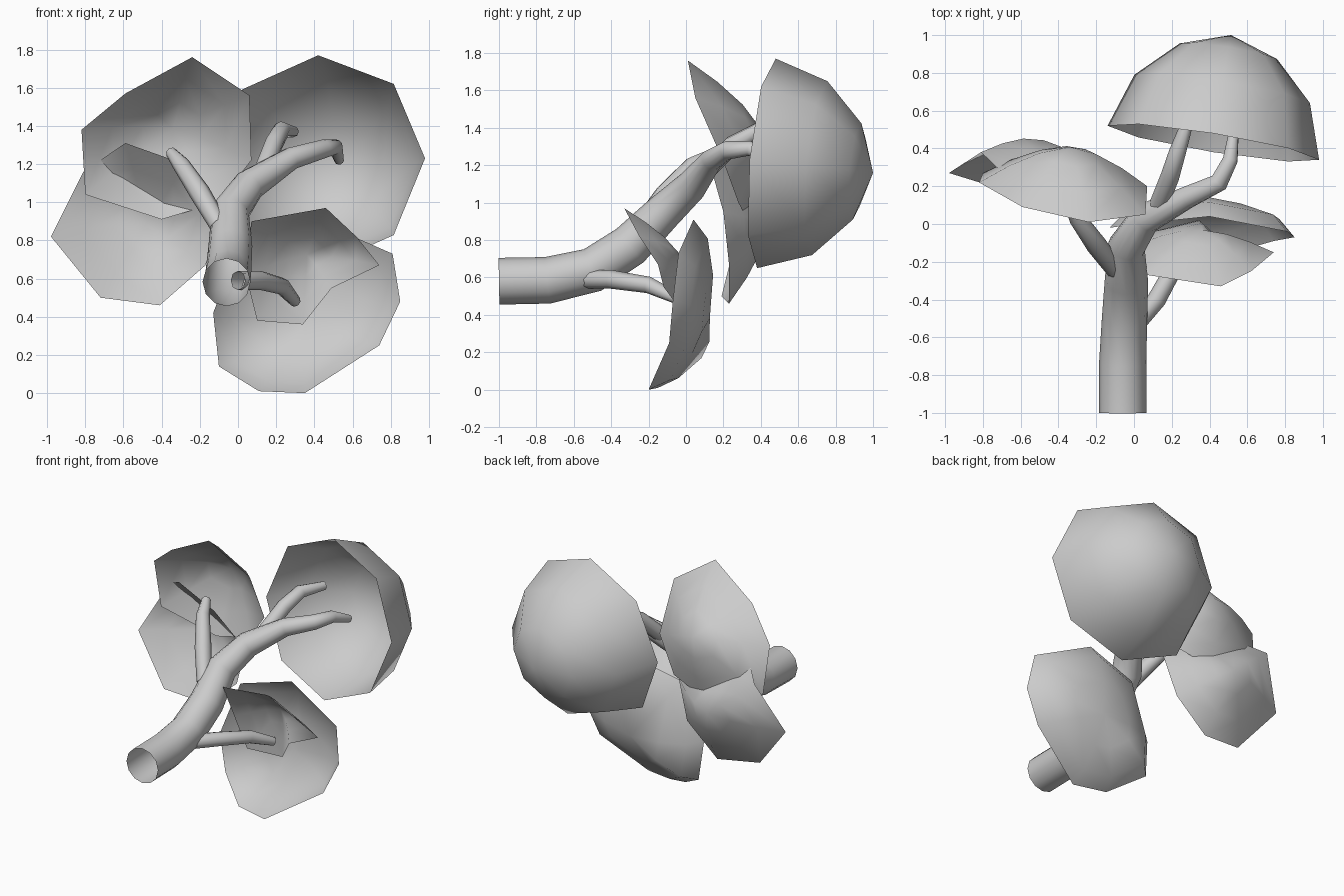
import bpy, bmesh, math
from mathutils import Vector

cube = bpy.data.objects.get("Cube")
if cube:
    bpy.data.objects.remove(cube, do_unlink=True)

grey = bpy.data.materials.new("plain grey")
grey.use_nodes = True
grey.diffuse_color = (0.6, 0.6, 0.6, 1)
grey.node_tree.nodes["Principled BSDF"].inputs["Base Color"].default_value = (0.6, 0.6, 0.6, 1)

DOME = [(1, 0), (0.83, 0.5), (0.46, 0.85), (0, 1)]
SHALLOW = [(1, 0), (0.67, 0.45), (0.34, 0.8), (0, 1)]


def octagon(center, up, side):
    """Eight rim points from a centre and two half axes."""
    c, u, v = Vector(center), Vector(up), Vector(side)
    angles = [math.tau * i / 8 for i in range(8)]
    return [c + u * math.cos(a) + v * math.sin(a) for a in angles]


def foliage(name, rim, depth, profile):
    """Open shell bulging backwards from a rim."""
    rim = [Vector(p) for p in rim]
    n = len(rim)
    center = sum(rim, Vector()) / n
    normal = Vector()
    for a, b in zip(rim, rim[1:] + rim[:1]):
        normal += (a - center).cross(b - center)
    normal.normalize()
    if normal.y < 0:
        normal.negate()
    bm = bmesh.new()
    rings = [[bm.verts.new(center + (p - center) * r + normal * depth * h) for p in rim]
             for r, h in profile[:-1]]
    apex = bm.verts.new(center + normal * depth)
    for i in range(n):
        j = (i + 1) % n
        for low, high in zip(rings, rings[1:]):
            bm.faces.new((low[i], low[j], high[j], high[i]))
        bm.faces.new((rings[-1][i], rings[-1][j], apex))
    bmesh.ops.recalc_face_normals(bm, faces=bm.faces)
    top = min(bm.faces, key=lambda f: (f.calc_center_median() - apex.co).length)
    if top.normal.dot(normal) < 0:
        bmesh.ops.reverse_faces(bm, faces=bm.faces)
    for f in bm.faces:
        f.smooth = True
    mesh = bpy.data.meshes.new(name)
    bm.to_mesh(mesh)
    bm.free()
    mesh.materials.append(grey)
    bpy.context.collection.objects.link(bpy.data.objects.new(name, mesh))


def limb(name, points, sides_level):
    """Open tapered tube along (x, y, z, radius) points."""
    curve = bpy.data.curves.new(name, 'CURVE')
    curve.dimensions = '3D'
    curve.bevel_depth = 1
    curve.bevel_resolution = sides_level
    spline = curve.splines.new('POLY')
    spline.points.add(len(points) - 1)
    for p, (x, y, z, r) in zip(spline.points, points):
        p.co = (x, y, z, 1)
        p.radius = r
    curve.materials.append(grey)
    obj = bpy.data.objects.new(name, curve)
    bpy.context.collection.objects.link(obj)
    bpy.ops.object.select_all(action='DESELECT')
    obj.select_set(True)
    bpy.context.view_layer.objects.active = obj
    bpy.ops.object.convert(target='MESH')
    bpy.ops.object.shade_smooth_by_angle(angle=math.radians(60))


# Trunk and branches
limb("trunk", [(-.06, -1, .58, .125), (-.06, -.74, .585, .125), (-.05, -.5, .64, .12),
               (-.04, -.3, .77, .115), (-.04, -.12, .95, .1), (.06, .03, 1.09, .085),
               (.28, .14, 1.23, .06), (.45, .22, 1.28, .05), (.51, .34, 1.29, .04),
               (.53, .5, 1.22, .025)], 4)
limb("upper_branch", [(.13, .1, 1.16, .05), (.19, .25, 1.31, .05),
                      (.23, .38, 1.38, .045), (.29, .56, 1.37, .03)], 2)
limb("right_branch", [(-.1, -.24, .88, .05), (-.2, -.11, 1.05, .055),
                      (-.3, .03, 1.2, .045), (-.35, .14, 1.26, .03)], 2)
limb("lower_branch", [(0, -.54, .59, .05), (.12, -.4, .59, .05),
                      (.23, -.2, .56, .045), (.3, -.03, .48, .03)], 2)

# Foliage shells
foliage("crown_foliage", octagon((.42, .43, 1.21), (0, .05, .56), (.56, -.09, .02)),
        .58, DOME)
foliage("upper_right_foliage",
        [(-.24, .01, 1.76), (.06, .05, 1.56), (.07, .2, 1.22), (-.1, .28, 1),
         (-.4, .33, .91), (-.8, .27, 1.04), (-.82, .22, 1.38), (-.59, .09, 1.57)],
        .24, SHALLOW)
foliage("lower_right_foliage",
        [(-.59, .17, 1.31), (-.28, .13, 1.2), (-.08, .2, .95), (-.17, .23, .67),
         (-.41, .23, .46), (-.72, .19, .5), (-.98, .27, .82), (-.81, .38, 1.16)],
        .22, SHALLOW)
foliage("lower_left_foliage",
        [(.35, -.2, 0), (.74, -.09, .25), (.85, -.07, .48), (.81, -.04, .73), (.4, .04, .91),
         (.02, 0, .81), (-.13, -.02, .42), (-.1, 0, .14), (.11, -.15, .01)], .19, DOME)
foliage("middle_left_foliage",
        [(.07, -.27, .9), (.46, -.33, .97), (.62, -.25, .82), (.74, -.15, .67),
         (.49, -.12, .55), (.34, .02, .36), (.1, -.04, .38), (.04, -.1, .62)], .14, SHALLOW)
